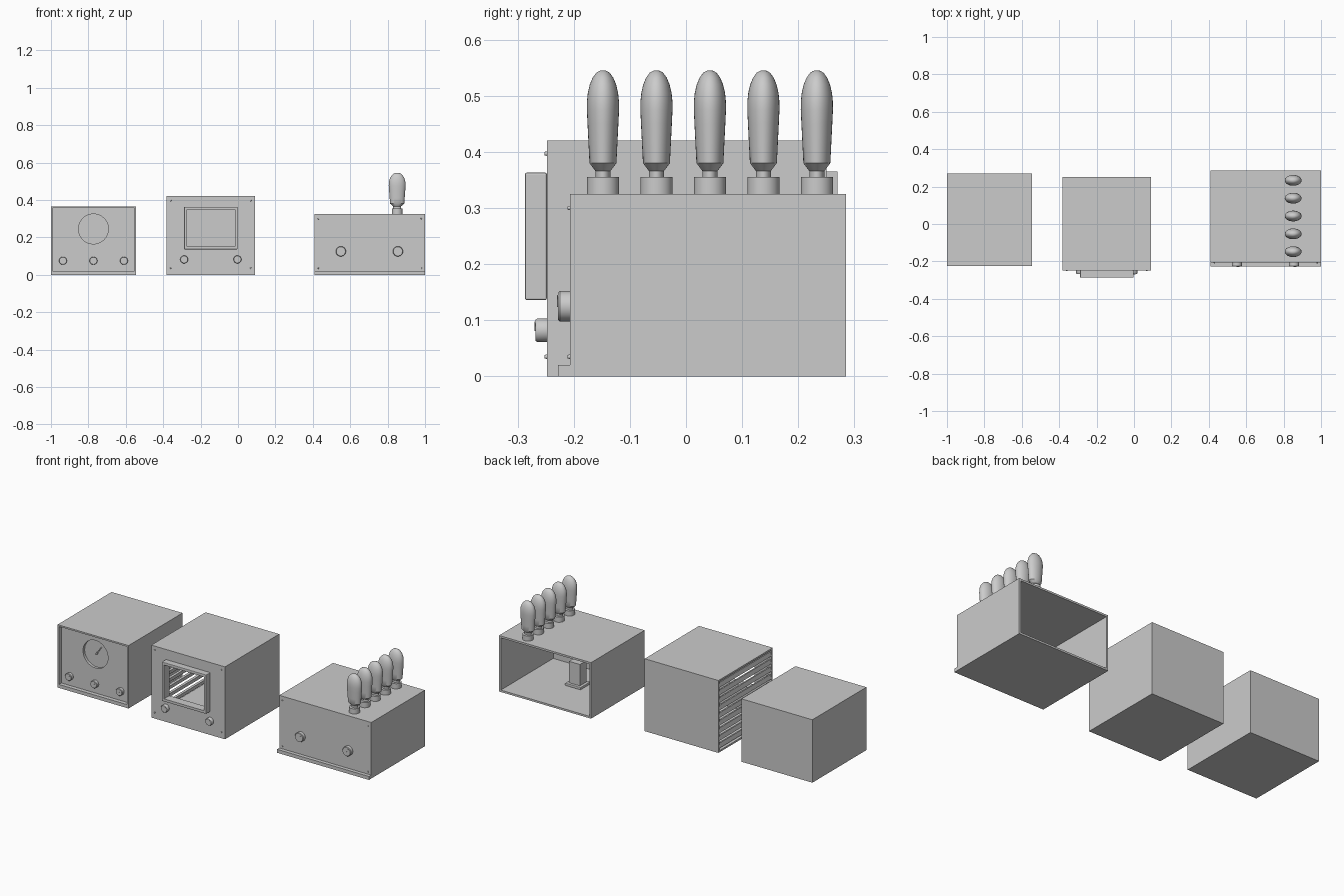
import bpy, bmesh, math
from mathutils import Matrix

if "Cube" in bpy.data.objects:
    bpy.data.objects.remove(bpy.data.objects["Cube"])


def finish(name, bm, smooth=False):
    bmesh.ops.recalc_face_normals(bm, faces=bm.faces)
    me = bpy.data.meshes.new(name)
    bm.to_mesh(me)
    bm.free()
    ob = bpy.data.objects.new(name, me)
    bpy.context.collection.objects.link(ob)
    if smooth:
        bpy.ops.object.select_all(action='DESELECT')
        ob.select_set(True)
        bpy.context.view_layer.objects.active = ob
        bpy.ops.object.shade_smooth_by_angle(angle=math.radians(35))
    return ob


def box(name, x0, x1, y0, y1, z0, z1, bevel=0):
    bm = bmesh.new()
    size = Matrix.Diagonal((x1 - x0, y1 - y0, z1 - z0, 1))
    mid = Matrix.Translation(((x0 + x1) / 2, (y0 + y1) / 2, (z0 + z1) / 2))
    bmesh.ops.create_cube(bm, size=1, matrix=mid @ size)
    if bevel:
        bmesh.ops.bevel(bm, geom=bm.edges[:], offset=bevel, segments=2,
                        affect='EDGES', profile=0.5)
    return finish(name, bm)


def lathe(name, profile, matrix, segs=32):
    """Spin (radius, height) points around the local z axis."""
    bm = bmesh.new()
    vs = [bm.verts.new((r, 0, h)) for r, h in profile]
    es = [bm.edges.new(p) for p in zip(vs, vs[1:])]
    bmesh.ops.spin(bm, geom=vs + es, cent=(0, 0, 0), axis=(0, 0, 1),
                   angle=math.tau, steps=segs, use_merge=True)
    bmesh.ops.remove_doubles(bm, verts=bm.verts[:], dist=1e-5)
    bmesh.ops.transform(bm, matrix=matrix, verts=bm.verts[:])
    return finish(name, bm, True)


def facing_front(x, y, z):
    return Matrix.Translation((x, y, z)) @ Matrix.Rotation(math.pi / 2, 4, 'X')


def cut(ob, cutter):
    cutter.hide_render = True
    mod = ob.modifiers.new("cut", 'BOOLEAN')
    mod.operation = 'DIFFERENCE'
    mod.solver = 'EXACT'
    mod.object = cutter
    bpy.context.view_layer.objects.active = ob
    bpy.ops.object.modifier_apply(modifier=mod.name)
    bpy.data.objects.remove(cutter)


def knob(name, x, y, z, r, depth):
    lathe(name, [(0, 0), (r, 0), (r, depth * 0.85), (r * 0.9, depth), (0, depth)],
          facing_front(x, y, z))
    # pointer ridge on the knob face
    ridge = box(name + "_pointer", -0.002, 0.002, -0.002, 0.001, 0, r * 0.85)
    ridge.matrix_world = Matrix.Translation((x, y - depth, z)) @ Matrix.Rotation(0.6, 4, 'Y')


def screws(name, xs, y, zs):
    for x in xs:
        for z in zs:
            lathe(name, [(0, 0), (0.004, 0), (0.003, 0.004), (0, 0.004)],
                  facing_front(x, y, z), 12)


# Meter unit: closed case with a recessed front panel and sunken dial
case = box("meter_case", -1.0, -0.545, -0.225, 0.27, 0, 0.365)
cut(case, box("panel_cutter", -0.991, -0.554, -0.3, -0.202, 0.02, 0.356))
cut(case, lathe("dial_cutter", [(0, -0.015), (0.08, -0.015), (0.08, 0.015), (0, 0.015)],
                facing_front(-0.773, -0.202, 0.245), 48))
needle = box("dial_needle", -0.0025, 0.0025, -0.003, 0.003, -0.01, 0.05)
needle.matrix_world = Matrix.Translation((-0.773, -0.19, 0.245)) @ Matrix.Rotation(0.6, 4, 'Y')
lathe("dial_hub", [(0, 0), (0.006, 0), (0.006, 0.008), (0, 0.008)],
      facing_front(-0.773, -0.187, 0.245), 16)
for x in (-0.936, -0.773, -0.61):
    knob("meter_knob", x, -0.202, 0.075, 0.021, 0.019)

# Display unit: hollow case, open window in front, slatted left side
case = box("display_case", -0.383, 0.09, -0.248, 0.25, 0, 0.42)
cut(case, box("inside_cutter", -0.45, 0.08, -0.238, 0.24, 0.01, 0.41))
cut(case, box("window_cutter", -0.274, -0.017, -0.3, -0.2, 0.152, 0.348))
bezel = box("window_bezel", -0.288, -0.003, -0.287, -0.248, 0.136, 0.363, 0.003)
cut(bezel, box("bezel_cutter", -0.274, -0.017, -0.4, -0.2, 0.152, 0.348))
for i in range(9):
    z = 0.034 + i * 0.044
    slat = box("side_slat", -0.006, 0.006, -0.239, 0.241, -0.0125, 0.0125)
    slat.matrix_world = Matrix.Translation((-0.374, 0, z)) @ Matrix.Rotation(0.25, 4, 'Y')
for x in (-0.288, -0.003):
    knob("display_knob", x, -0.248, 0.082, 0.021, 0.02)
screws("display_screw", (-0.36, 0.068), -0.248, (0.035, 0.397))

# Amplifier unit: chassis open at the back, with a front ledge
case = box("amplifier_chassis", 0.41, 1.0, -0.207, 0.285, 0, 0.325)
cut(case, box("chassis_cutter", 0.421, 0.989, -0.196, 0.4, 0.011, 0.314))
box("front_ledge", 0.41, 1.0, -0.228, -0.207, 0, 0.02)
for x in (0.55, 0.855):
    knob("amplifier_knob", x, -0.207, 0.125, 0.027, 0.021)
screws("amplifier_screw", (0.43, 0.98), -0.207, (0.035, 0.3))

# Transformer standing inside the chassis
box("transformer_base", 0.645, 0.745, -0.045, 0.045, 0.011, 0.026, 0.003)
box("transformer_body", 0.66, 0.73, -0.03, 0.03, 0.026, 0.15)

# Row of flattened valves on round sockets
bulb = [(0, 0.35), (0.0135, 0.35), (0.0135, 0.366), (0.024, 0.38), (0.0255, 0.41),
        (0.0275, 0.45), (0.0287, 0.475), (0.0285, 0.49), (0.027, 0.505),
        (0.0235, 0.52), (0.0185, 0.532), (0.012, 0.541), (0.006, 0.5445), (0, 0.5455)]
for i in range(5):
    at = Matrix.Translation((0.851, -0.148 + i * 0.0953, 0))
    lathe("valve_socket", [(0, 0.32), (0.0285, 0.32), (0.0285, 0.355), (0, 0.355)], at)
    lathe("valve_bulb", bulb, at @ Matrix.Diagonal((1.57, 1, 1, 1)))
